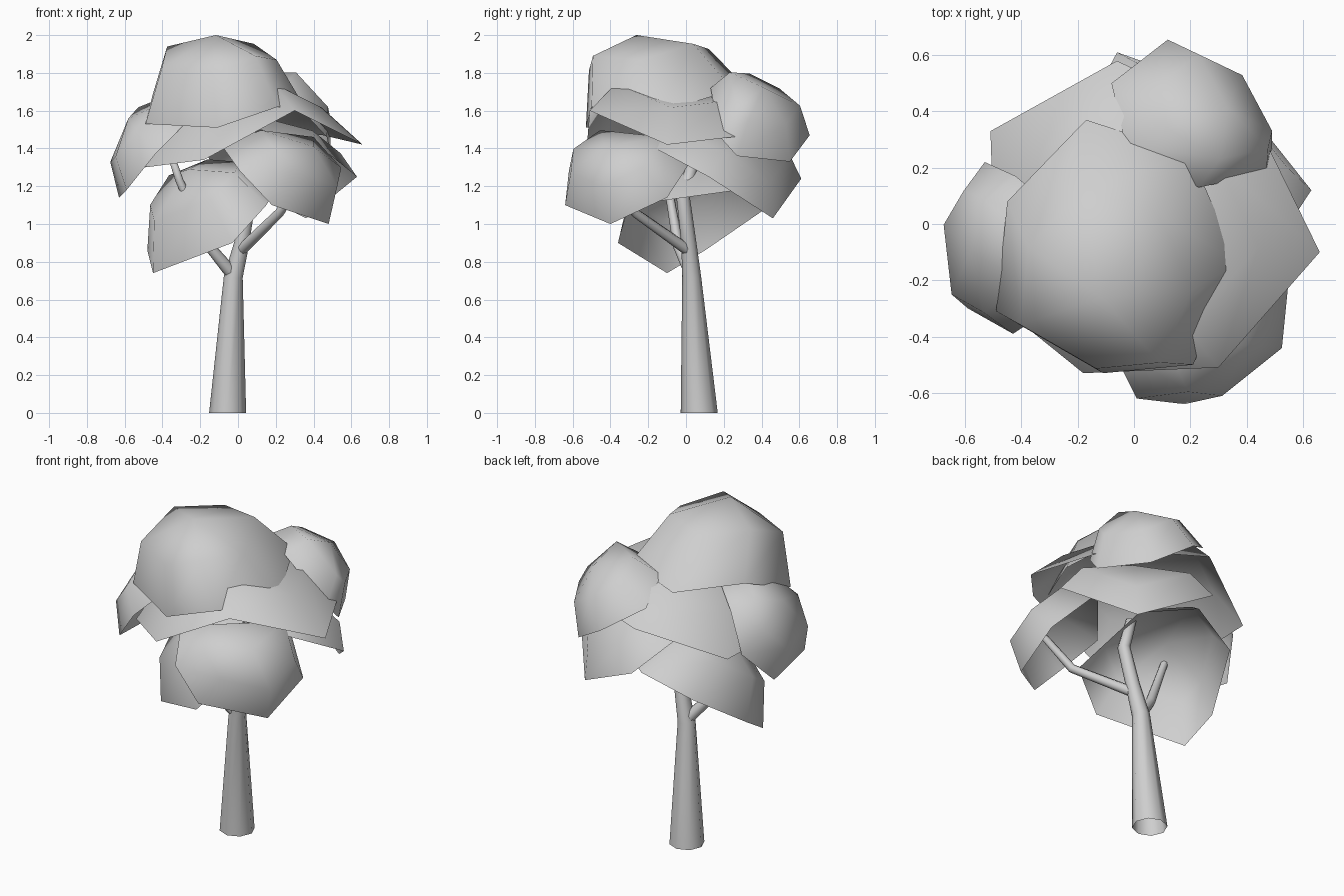
import bpy
import bmesh
import math
from mathutils import Vector

if "Cube" in bpy.data.objects:
    bpy.data.objects.remove(bpy.data.objects["Cube"])

grey = bpy.data.materials.new("pale grey")
grey.diffuse_color = (0.62, 0.62, 0.62, 1)
grey.use_nodes = True
grey.node_tree.nodes["Principled BSDF"].inputs["Base Color"].default_value = grey.diffuse_color


def finish(name, bm):
    """Turn a bmesh into a smooth object with the shared material."""
    mesh = bpy.data.meshes.new(name)
    bm.to_mesh(mesh)
    bm.free()
    mesh.materials.append(grey)
    mesh.shade_smooth()
    obj = bpy.data.objects.new(name, mesh)
    bpy.context.collection.objects.link(obj)
    return obj


def bridge(bm, a, b):
    n = len(a)
    for i in range(n):
        j = (i + 1) % n
        bm.faces.new((a[i], a[j], b[j], b[i]))


def leaf_dome(name, rim, height, lean=(0, 0, 0), angles=(0, 45)):
    """Open shell that swells from a loose rim polygon towards its normal plus a lean."""
    pts = [Vector(p) for p in rim]
    centre = sum(pts, Vector()) / len(pts)
    normal = Vector()
    for i, p in enumerate(pts):
        normal += (p - centre).cross(pts[(i + 1) % len(pts)] - centre)
    if normal.z < 0:
        normal.negate()
        pts.reverse()
    axis = normal.normalized() * height + Vector(lean)
    bm = bmesh.new()
    rings = []
    for deg in angles:
        t = math.radians(deg)
        rings.append([bm.verts.new(centre + (p - centre) * math.cos(t) + axis * math.sin(t))
                      for p in pts])
    for a, b in zip(rings, rings[1:]):
        bridge(bm, a, b)
    tip = bm.verts.new(centre + axis)
    last = rings[-1]
    for i in range(len(last)):
        bm.faces.new((last[i], last[(i + 1) % len(last)], tip))
    return finish(name, bm)


def limb(name, path, sides=8, flat_start=False):
    """Tapered tube along (x, y, z, radius) points with a closed tip."""
    pts = [Vector(p[:3]) for p in path]
    bm = bmesh.new()
    rings = []
    for i, p in enumerate(pts):
        d = pts[min(i + 1, len(pts) - 1)] - pts[max(i - 1, 0)]
        if flat_start and i == 0:
            d = Vector((0, 0, 1))
        d.normalize()
        u = Vector((0, 1, 0)).cross(d).normalized()
        v = d.cross(u)
        rings.append([bm.verts.new(p + path[i][3] * (u * math.cos(a) + v * math.sin(a)))
                      for a in (2 * math.pi * k / sides for k in range(sides))])
    for a, b in zip(rings, rings[1:]):
        bridge(bm, a, b)
    bm.faces.new(rings[-1])
    return finish(name, bm)


# Trunk and branches
limb("trunk", [(-.055, .07, 0, .098), (-.025, .03, .72, .05), (.02, .015, .9, .04),
               (.06, -.015, 1.14, .036), (.045, .03, 1.3, .03)],
     flat_start=True)
limb("front_branch", [(.015, .012, .86, .03), (.22, -.27, 1.06, .025), (.34, -.36, 1.25, .02)])
limb("left_branch", [(-.025, .03, .73, .036), (-.15, -.04, .88, .028),
                     (-.31, -.1, 1.23, .021), (-.36, -.1, 1.38, .018)])

# Foliage shells
leaf_dome("top_foliage", [(-.17, .37, 1.67), (-.45, .08, 1.69), (-.49, -.31, 1.53),
                          (-.11, -.53, 1.51), (.21, -.5, 1.62), (.37, -.14, 1.59),
                          (.2, .25, 1.71)], .38, (-.04, -.08, .01))
leaf_dome("wide_foliage", [(.66, -.1, 1.42), (.3, -.51, 1.6), (-.18, -.53, 1.34),
                           (-.49, -.28, 1.3), (-.51, .33, 1.34), (-.06, .58, 1.5),
                           (.45, .33, 1.47)], .28)
leaf_dome("front_foliage", [(.48, -.4, 1.0), (.18, -.64, 1.1), (.01, -.62, 1.28),
                            (-.09, -.42, 1.42), (.3, .05, 1.37), (.51, -.1, 1.14)], .26,
          (.02, .02, 0))
leaf_dome("back_upper_foliage", [(.12, .655, 1.47), (.34, .55, 1.33), (.49, .27, 1.36),
                                 (.47, .18, 1.46), (.23, .13, 1.72), (-.03, .28, 1.71),
                                 (-.08, .5, 1.6)], .23, (0, -.06, .03))
leaf_dome("back_lower_foliage", [(.63, .12, 1.25), (.36, .46, 1.03), (-.06, .61, 1.24),
                                 (-.2, .35, 1.4), (.0, -.1, 1.53), (.42, -.2, 1.42)], .18)
leaf_dome("lower_left_foliage", [(-.45, -.1, .74), (-.48, .1, .86), (-.34, .42, 1.08),
                                 (-.05, .5, 1.2), (.2, .28, 1.18), (.15, -.3, 1.1),
                                 (-.03, -.36, .9)], .33, (.02, 0, 0))
leaf_dome("left_foliage", [(-.63, .05, 1.14), (-.59, -.3, 1.18), (-.43, -.39, 1.38),
                           (-.22, -.25, 1.59), (-.22, 0, 1.63), (-.42, .17, 1.55),
                           (-.53, .22, 1.33)], .19, (0, 0, .04))
